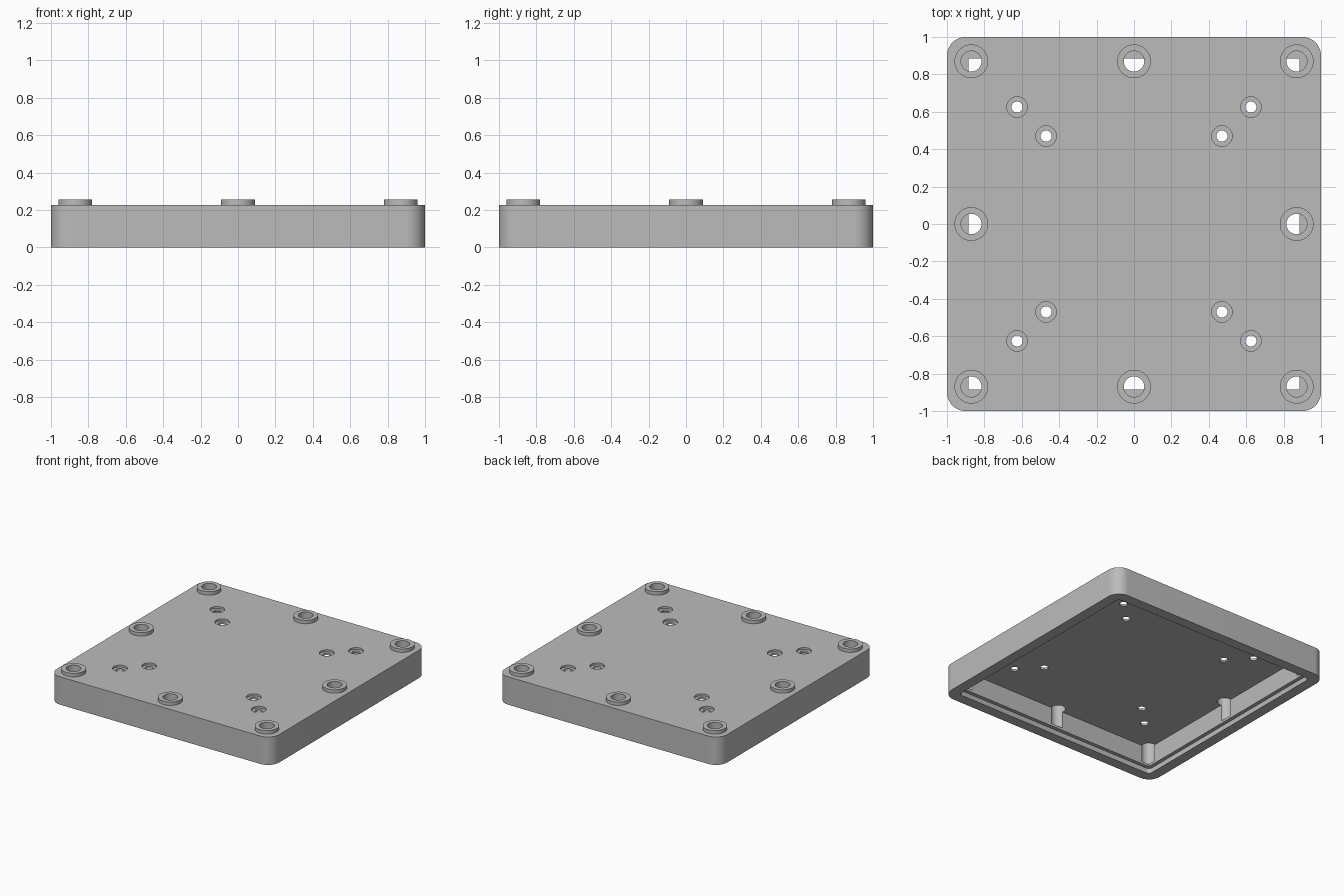
import bpy, bmesh, math

cube = bpy.data.objects.get("Cube")
if cube:
    bpy.data.objects.remove(cube, do_unlink=True)

grey = bpy.data.materials.new("plain grey")
grey.use_nodes = True
colour = (0.5, 0.5, 0.5, 1)
grey.diffuse_color = colour
grey.node_tree.nodes["Principled BSDF"].inputs["Base Color"].default_value = colour


def prism(name, points, z0, z1):
    """Extrude a closed outline from z0 up to z1."""
    bm = bmesh.new()
    base = bm.faces.new([bm.verts.new((x, y, z0)) for x, y in points])
    top = bmesh.ops.extrude_face_region(bm, geom=[base])["geom"]
    verts = [v for v in top if isinstance(v, bmesh.types.BMVert)]
    bmesh.ops.translate(bm, verts=verts, vec=(0, 0, z1 - z0))
    bmesh.ops.recalc_face_normals(bm, faces=bm.faces[:])
    mesh = bpy.data.meshes.new(name)
    bm.to_mesh(mesh)
    bm.free()
    mesh.materials.append(grey)
    obj = bpy.data.objects.new(name, mesh)
    bpy.context.collection.objects.link(obj)
    return obj


def rounded_square(half, radius, steps=12):
    points = []
    for i, (sx, sy) in enumerate([(1, 1), (-1, 1), (-1, -1), (1, -1)]):
        for k in range(steps + 1):
            a = (i + k / steps) * math.pi / 2
            points.append((sx * (half - radius) + radius * math.cos(a),
                           sy * (half - radius) + radius * math.sin(a)))
    return points


def circle(x, y, radius, n=40):
    return [(x + radius * math.cos(math.tau * k / n),
             y + radius * math.sin(math.tau * k / n)) for k in range(n)]


def combine(target, tool, operation="DIFFERENCE"):
    mod = target.modifiers.new("combine", "BOOLEAN")
    mod.operation = operation
    mod.solver = "EXACT"
    mod.object = tool
    bpy.context.view_layer.objects.active = target
    bpy.ops.object.modifier_apply(modifier=mod.name)
    bpy.data.objects.remove(tool, do_unlink=True)


# Shell: rounded lid, open below, with a rebate around the rim
lid = prism("lid", rounded_square(1.0, 0.1), 0, 0.227)
inner = 0.885
combine(lid, prism("cavity", [(-inner, -inner), (inner, -inner),
                              (inner, inner), (-inner, inner)], -0.1, 0.195))
combine(lid, prism("rebate", rounded_square(0.915, 0.03, 6), -0.1, 0.04))

# Raised bosses with blind holes that notch the inner walls
edge = 0.87
spots = [(x, y) for x in (-edge, 0, edge) for y in (-edge, 0, edge) if x or y]
for x, y in spots:
    combine(lid, prism("boss", circle(x, y, 0.09), 0.21, 0.255), "UNION")
    combine(lid, prism("boss_hole", circle(x, y, 0.055), 0.06, 0.4))

# Counterbored screw holes along both diagonals
for d in (0.47, 0.625):
    for sx in (-1, 1):
        for sy in (-1, 1):
            combine(lid, prism("bore", circle(sx * d, sy * d, 0.03), 0.1, 0.4))
            combine(lid, prism("counterbore", circle(sx * d, sy * d, 0.055), 0.211, 0.4))

# Smooth curved walls, sharp edges
bpy.ops.object.select_all(action="DESELECT")
lid.select_set(True)
bpy.context.view_layer.objects.active = lid
bpy.ops.object.shade_smooth_by_angle(angle=math.radians(30))
